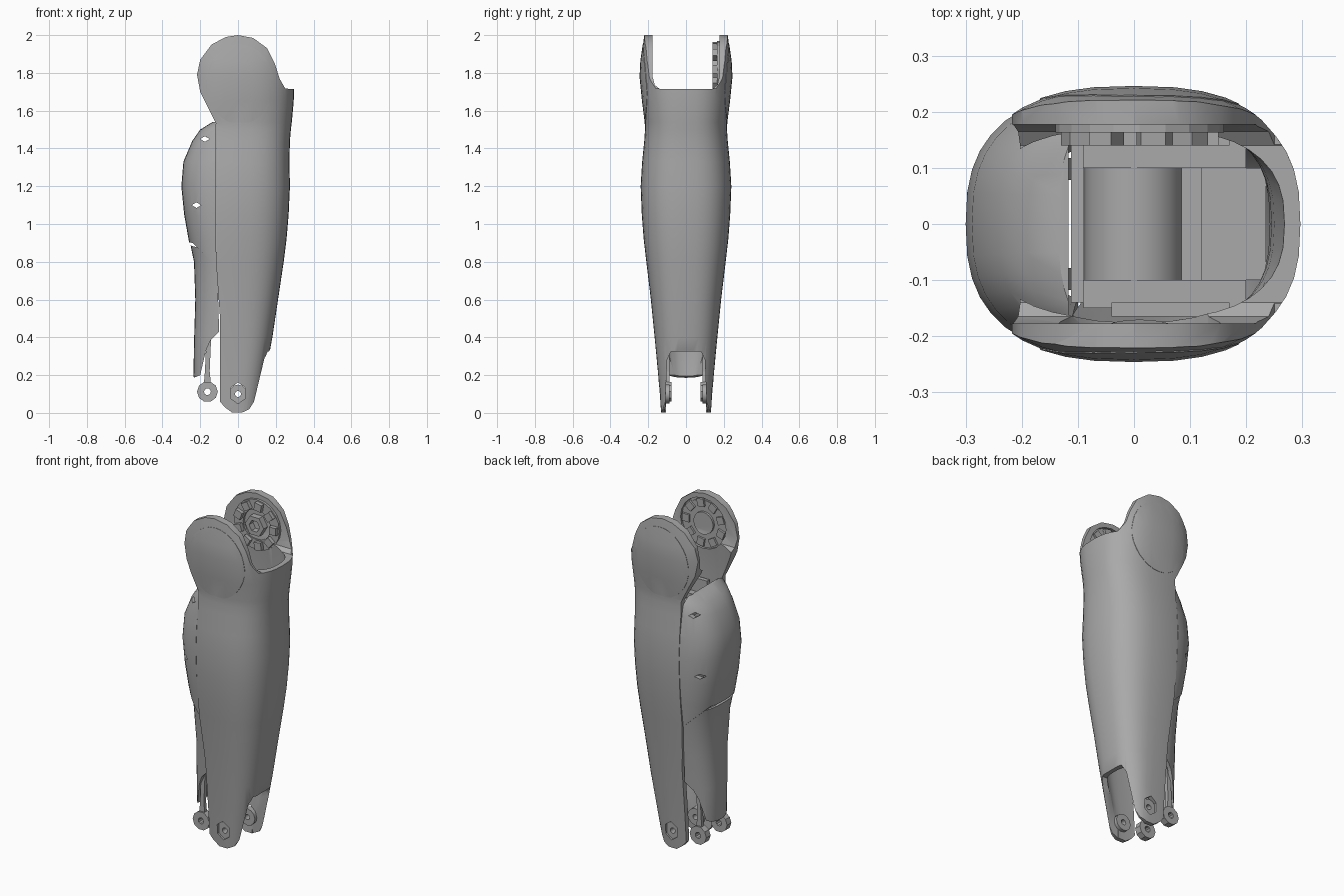
import bpy, bmesh, math
from mathutils import Vector

if "Cube" in bpy.data.objects:
    bpy.data.objects.remove(bpy.data.objects["Cube"])

grey = bpy.data.materials.new("shell grey")
grey.use_nodes = True
tone = (0.4, 0.4, 0.4, 1)
grey.diffuse_color = tone
grey.node_tree.nodes["Principled BSDF"].inputs["Base Color"].default_value = tone

# Levels of the shell: height, front depth, back depth, half width
LEVELS = [
    (0, .1, .2, .13), (.2, .145, .24, .147), (.4, .182, .236, .166), (.6, .212, .23, .186),
    (.8, .242, .237, .21), (.92, .257, .262, .224), (1.05, .268, .285, .234),
    (1.2, .275, .3, .24), (1.33, .272, .289, .232), (1.44, .275, .242, .221),
    (1.5, .28, .2, .217), (1.54, .285, .135, .217),
    (1.65, .295, .3, .231), (1.78, .298, .3, .244), (1.86, .29, .3, .24), (2.02, .28, .3, .218)]


def finish(name, bm, smooth=True):
    bmesh.ops.recalc_face_normals(bm, faces=bm.faces[:])
    mesh = bpy.data.meshes.new(name)
    bm.to_mesh(mesh)
    bm.free()
    obj = bpy.data.objects.new(name, mesh)
    bpy.context.collection.objects.link(obj)
    mesh.materials.append(grey)
    if smooth:
        shade(obj)
    return obj


def shade(obj):
    bpy.ops.object.select_all(action='DESELECT')
    bpy.context.view_layer.objects.active = obj
    obj.select_set(True)
    bpy.ops.object.shade_smooth_by_angle(angle=math.radians(32))


def combine(obj, tool, operation):
    mod = obj.modifiers.new("combine", 'BOOLEAN')
    mod.object, mod.operation, mod.solver = tool, operation, 'EXACT'
    bpy.ops.object.select_all(action='DESELECT')
    bpy.context.view_layer.objects.active = obj
    obj.select_set(True)
    bpy.ops.object.modifier_apply(modifier=mod.name)
    bpy.data.objects.remove(tool)


def loft(name, rows, inset=0, drop=0, lid=0, sides=40, power=2.6):
    """Skin rounded sections; drop lowers the first one, lid lowers the last."""
    bm = bmesh.new()
    rings = []
    for i, (z, front, back, half) in enumerate(rows):
        z -= drop * (i == 0) + lid * (i == len(rows) - 1)
        ring = []
        for k in range(sides):
            a = math.tau * k / sides
            c, s = math.cos(a), math.sin(a)
            x = math.copysign(abs(c) ** (2 / power), c) * ((front if c > 0 else back) - inset)
            y = math.copysign(abs(s) ** (2 / power), s) * (half - inset)
            ring.append(bm.verts.new((x, y, z)))
        rings.append(ring)
    for low, high in zip(rings, rings[1:]):
        for k in range(sides):
            n = (k + 1) % sides
            bm.faces.new((low[k], low[n], high[n], high[k]))
    bm.faces.new(rings[0])
    bm.faces.new(rings[-1])
    return finish(name, bm, False)


def prism(name, outline, along, start, end):
    """Extrude an outline (first horizontal, then height) along x or y."""
    bm = bmesh.new()
    def place(p, d):
        return (p[0], d, p[1]) if along == 'y' else (d, p[0], p[1])
    face = bm.faces.new([bm.verts.new(place(p, start)) for p in outline])
    out = bmesh.ops.extrude_face_region(bm, geom=[face])
    move = Vector(place((0, 0), end - start))
    bmesh.ops.translate(bm, vec=move, verts=[v for v in out["geom"] if isinstance(v, bmesh.types.BMVert)])
    return finish(name, bm, False)


def disc(x, z, radius, sides, stretch=1, turn=0):
    return [(x + radius * math.cos(math.tau * k / sides + turn),
             z + stretch * radius * math.sin(math.tau * k / sides + turn)) for k in range(sides)]


def box(name, xs, ys, zs):
    return prism(name, [(xs[0], zs[0]), (xs[1], zs[0]), (xs[1], zs[1]), (xs[0], zs[1])], 'y', *ys)


def tube(name, x, z, ys, outer, inner, sides):
    obj = prism(name, disc(x, z, outer, sides), 'y', *ys)
    combine(obj, prism("bore", disc(x, z, inner, sides), 'y', ys[0] - .1, ys[1] + .1), 'DIFFERENCE')
    return obj


# Shin shell with its two knee cheeks and ankle lugs
shin_rows = [(z, f, .3, h) for z, f, b, h in LEVELS]
shin_outline = [
    (-.115, 1.53), (-.15, 1.6), (-.2, 1.7), (-.217, 1.79), (-.2, 1.87), (-.14, 1.95), (-.065, 1.99),
    (0, 2), (.08, 1.985), (.155, 1.93), (.195, 1.85), (.22, 1.77), (.25, 1.717), (.4, 1.717),
    (.4, .335), (.17, .335), (.14, .29), (.085, .06), (.06, .02), (.02, .001), (-.03, .001),
    (-.07, .03), (-.095, .06), (-.095, .5), (-.115, .78)]
shin = loft("shin_shell", shin_rows, drop=.02)
hollow = [r for r in shin_rows if r[0] < 1.6] + [(1.74, .3, .3, .2)]
combine(shin, loft("hollow", hollow, .03, .1), 'DIFFERENCE')
combine(shin, prism("outline", shin_outline, 'y', -.5, .5), 'INTERSECT')
knee_gap = [(-.14, 1.716), (.14, 1.716), (.165, 1.735), (.177, 1.78),
            (.177, 2.2), (-.177, 2.2), (-.177, 1.78), (-.165, 1.735)]
combine(shin, prism("knee_gap", knee_gap, 'x', -.5, .5), 'DIFFERENCE')
ankle_gap = [(-.115, -.1), (.115, -.1), (.1, .28), (.08, .325), (-.08, .325), (-.1, .28)]
combine(shin, prism("ankle_gap", ankle_gap, 'x', .02, .5), 'DIFFERENCE')
combine(shin, prism("ankle_bore", disc(0, .105, .045, 6, 1.25, math.pi / 2), 'y', -.5, .5), 'DIFFERENCE')
# Ring pocket inside one knee cheek
pocket = tube("pocket", .01, 1.82, (-.194, -.1), .15, .065, 20)
combine(shin, pocket, 'DIFFERENCE')
shade(shin)

# Calf: domed upper cover and lower guard, each hollow and cut to its outline
calf_rows = [(z, .1, b, h) for z, f, b, h in LEVELS if z < 1.6]


def calf(name, rows, outline):
    obj = loft(name, rows)
    combine(obj, loft("hollow", rows, .022, .05, .02), 'DIFFERENCE')
    combine(obj, prism("outline", outline, 'y', -.5, .5), 'INTERSECT')
    return obj


upper = calf("calf_cover", [r for r in calf_rows if r[0] > .5],
             [(-.117, 1.6), (-.5, 1.6), (-.5, .93), (-.24, .9), (-.19, .85), (-.117, .78)])
for x, z in ((-.22, 1.1), (-.175, 1.45)):
    combine(upper, prism("screw_hole", disc(x, z, .025, 4, .6), 'y', -.5, .5), 'DIFFERENCE')
shade(upper)
lower = calf("calf_guard", [(z, f, b - .004, h - .006) for z, f, b, h in calf_rows if z < 1.1],
             [(-.112, .85), (-.5, .95), (-.5, .185), (-.235, .185), (-.2, .2),
              (-.17, .33), (-.145, .385), (-.1, .43)])
shade(lower)

for side, word in ((-1, "right"), (1, "left")):
    def span(a, b):
        return tuple(sorted((side * a, side * b)))

    # Thin cover following the outside of each knee cheek
    cover = loft("knee_cover_" + word, shin_rows, -.002)
    combine(cover, prism("outline", disc(.01, 1.74, .18, 32, 1.17), 'y', *span(.19, .5)), 'INTERSECT')
    shade(cover)

    # Toothed joint ring and hub on the inside of each cheek
    near, far = (.14, .18) if side > 0 else (.178, .2)
    for k in range(9):
        bm = bmesh.new()
        a = math.tau * k / 9
        bmesh.ops.create_cube(bm, size=1)
        for v in bm.verts:
            r, t = .118 + v.co.x * .045, v.co.z * .045
            v.co = Vector((.01 + r * math.cos(a) - t * math.sin(a),
                           side * ((near + far) / 2 + v.co.y * (far - near)),
                           1.82 + r * math.sin(a) + t * math.cos(a)))
        finish("joint_tooth_" + word, bm, False)
    if side > 0:
        tube("joint_ring", .01, 1.82, (.163, .18), .15, .09, 20)
    tube("joint_hub_" + word, .01, 1.82, span(near, .185), .062, .035, 6)

    # Ankle bolts and push rods
    shade(tube("ankle_bolt_" + word, 0, .1, span(.088, .125), .05, .016, 12))
    shade(tube("rod_eye_" + word, -.162, .112, span(.078, .118), .055, .018, 10))
    prism("rod_" + word, [(-.182, .14), (-.142, .14), (-.15, .22), (-.14, .45), (-.13, .8),
                          (-.16, .8), (-.165, .45), (-.175, .22)], 'y', *span(.087, .108))

    # Inner side rails
    box("frame_rail_" + word, (-.09, .2), span(.1, .15), (.85, 1.42))
    box("frame_step_" + word, (-.04, .17), span(.14, .165), (1, 1.5))

# Inner frame and drive
shade(prism("drive_drum", disc(0, 1.33, .088, 24), 'y', -.1, .1))
box("front_block", (.12, .235), (-.1, .1), (.9, 1.3))
box("front_ledge", (.085, .12), (-.1, .1), (.9, 1.38))
box("frame_floor", (-.09, .15), (-.11, .11), (.5, .53))
for z in (.6, .8, 1, 1.2, 1.4):
    box("back_rung", (-.112, -.09), (-.14, .14), (z, z + .08))
